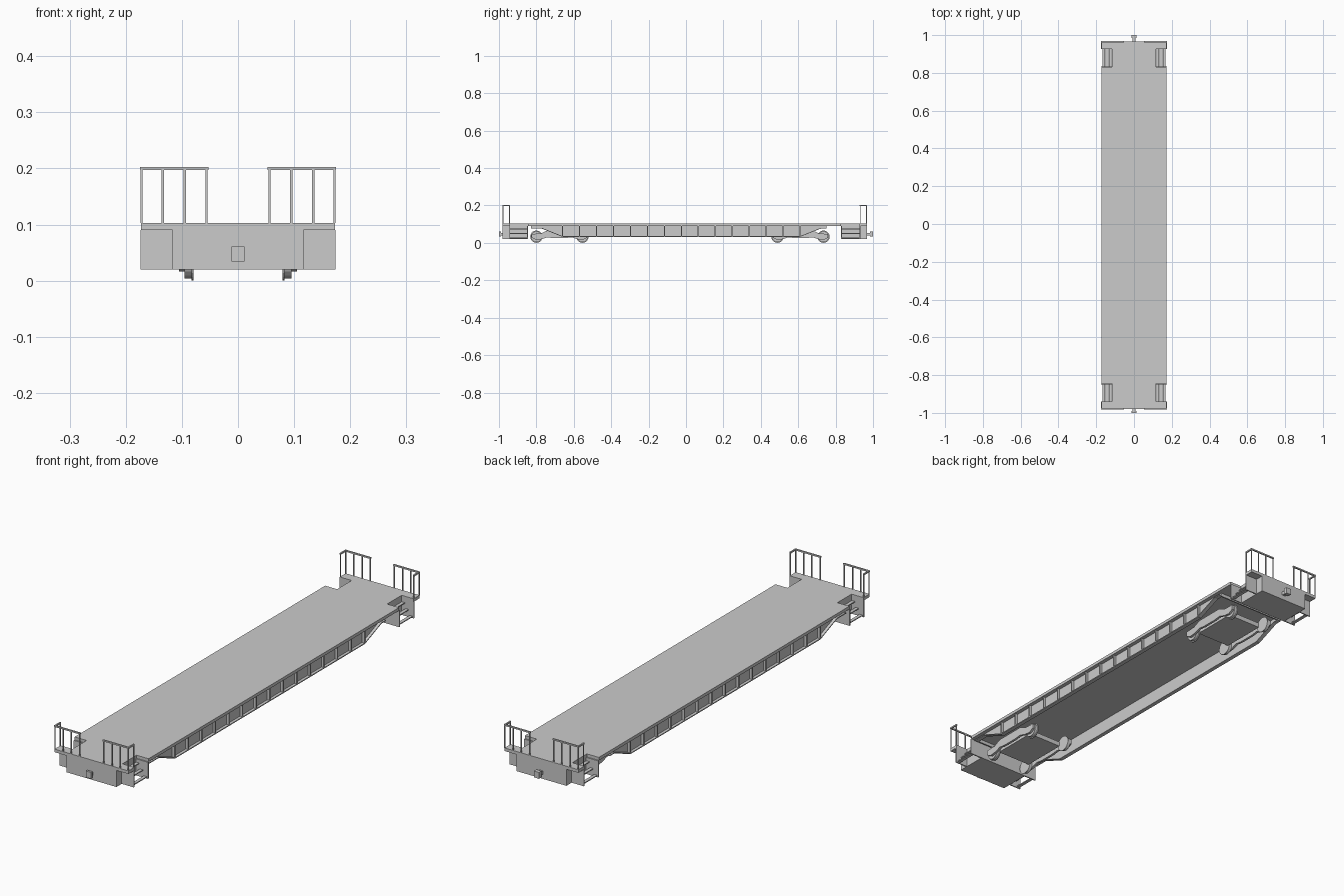
import bpy, bmesh, math
from mathutils import Matrix

cube = bpy.data.objects.get("Cube")
if cube:
    bpy.data.objects.remove(cube, do_unlink=True)

grey = bpy.data.materials.new("plain_grey")
grey.use_nodes = True
COLOUR = (0.6, 0.6, 0.6, 1)
grey.diffuse_color = COLOUR
grey.node_tree.nodes["Principled BSDF"].inputs["Base Color"].default_value = COLOUR


def finish(name, bm):
    bmesh.ops.recalc_face_normals(bm, faces=bm.faces[:])
    mesh = bpy.data.meshes.new(name)
    bm.to_mesh(mesh)
    bm.free()
    mesh.materials.append(grey)
    ob = bpy.data.objects.new(name, mesh)
    bpy.context.collection.objects.link(ob)
    return ob


def add_box(bm, x0, x1, y0, y1, z0, z1):
    size = Matrix.Diagonal((x1 - x0, y1 - y0, z1 - z0, 1))
    place = Matrix.Translation(((x0 + x1) / 2, (y0 + y1) / 2, (z0 + z1) / 2))
    bmesh.ops.create_cube(bm, size=1, matrix=place @ size)


def boxes(name, items):
    bm = bmesh.new()
    for item in items:
        add_box(bm, *item)
    return finish(name, bm)


def side_plate(name, outline, x0, x1):
    """Extrude a (y, z) outline across x."""
    bm = bmesh.new()
    face = bm.faces.new([bm.verts.new((x0, y, z)) for y, z in outline])
    out = bmesh.ops.extrude_face_region(bm, geom=[face])
    for v in out["geom"]:
        if isinstance(v, bmesh.types.BMVert):
            v.co.x = x1
    return finish(name, bm)


def mirror_x(ob):
    ob.modifiers.new("mirror", 'MIRROR').use_axis[0] = True
    return ob


TOP, UNDER, HALF = 0.103, 0.09, 0.173
FRONT, BACK = -0.98, 0.967
DECK0, DECK1 = -0.845, 0.83

# Main load deck
boxes("deck", [(-HALF, HALF, DECK0, DECK1, UNDER, TOP)])

# Fish-belly side sills with a bottom flange and ribs
SILL0, SILL1, DEEP0, DEEP1 = -0.83, 0.75, -0.66, 0.61
LOW, SHALLOW = 0.032, 0.076
belly = [(SILL0, UNDER), (SILL0, SHALLOW), (DEEP0 - 0.11, SHALLOW), (DEEP0, LOW),
         (DEEP1, LOW), (DEEP1 + 0.11, SHALLOW), (SILL1, SHALLOW), (SILL1, UNDER)]
mirror_x(side_plate("side_sill", belly, 0.15, 0.156))
lower = belly[1:-1]
flange = lower + [(y, z + 0.004) for y, z in reversed(lower)]
mirror_x(side_plate("sill_flange", flange, 0.15, 0.168))
RIBS = 15
step = (DEEP1 - DEEP0) / (RIBS - 1)
mirror_x(boxes("sill_ribs", [(0.154, 0.167, DEEP0 + i * step - 0.003,
                              DEEP0 + i * step + 0.003, LOW, UNDER)
                             for i in range(RIBS)]))
boxes("cross_beams", [(-0.15, 0.15, y, y + 0.006, SHALLOW, UNDER)
                      for y in (SILL0, SILL1 - 0.006)])


def end_platform(label, end, inner):
    d = 1 if inner > end else -1          # direction towards the middle

    def span(a, b):
        return sorted((end + d * a, end + d * b))

    depth = abs(inner - end)
    boxes(label + "_end_box", [(-0.117, 0.117, *span(0, depth), 0.02, TOP)])
    mirror_x(boxes(label + "_end_lip", [(0.117, HALF, *span(0, 0.04), UNDER, TOP)]))
    # Step side plates and treads
    mirror_x(boxes(label + "_step_plates",
                   [(0.117, 0.174, *span(a, a + 0.005), 0.02, UNDER)
                    for a in (0.035, depth - 0.005)]))
    mirror_x(boxes(label + "_step_treads",
                   [(0.118 + 0.018 * i, 0.132 + 0.018 * i, *span(0.04, depth - 0.005),
                     0.072 - 0.024 * i, 0.076 - 0.024 * i) for i in range(3)]))
    # Railing with a return at the outer corner
    posts = [(x, x + 0.004, *span(0, 0.004), TOP, 0.2) for x in (0.054, 0.093, 0.132, 0.17)]
    posts.append((0.17, 0.174, *span(0.034, 0.038), TOP, 0.2))
    rails = [(0.053, 0.175, *span(-0.001, 0.005), 0.197, 0.203),
             (0.169, 0.175, *span(0.005, 0.039), 0.197, 0.203)]
    mirror_x(boxes(label + "_railing", posts + rails))
    # Coupler
    tip = 1 - abs(end)
    boxes(label + "_coupler", [(-0.008, 0.008, *span(-tip * 0.6, 0), 0.04, 0.054),
                               (-0.012, 0.012, *span(-tip, -tip * 0.5), 0.034, 0.061)])


end_platform("front", FRONT, DECK0)
end_platform("back", BACK, DECK1)


def bogie(label, yc):
    reach, radius = 0.123, 0.033
    # Four wheels, tread and flange
    bm = bmesh.new()
    turn = Matrix.Rotation(math.pi / 2, 4, 'Y')
    for y in (yc - reach, yc + reach):
        for x, r, w in ((0.089, radius - 0.004, 0.012), (0.081, radius, 0.004)):
            bmesh.ops.create_cone(bm, cap_ends=True, segments=20, radius1=r, radius2=r, depth=w,
                                  matrix=Matrix.Translation((x, y, radius)) @ turn)
    mirror_x(finish(label + "_wheels", bm))
    # Arched side frames
    half = [(0.148, 0.028), (0.148, 0.048), (0.10, 0.05), (0.065, 0.066), (0.03, 0.066)]
    base = [(0.035, 0.026), (0.065, 0.03), (0.095, 0.02), (0.125, 0.016)]
    ring = [(yc - y, z) for y, z in half] + [(yc + y, z) for y, z in reversed(half)]
    ring += [(yc + y, z) for y, z in reversed(base)] + [(yc - y, z) for y, z in base]
    mirror_x(side_plate(label + "_side_frame", ring, 0.095, 0.105))
    # Floor pan and bolster
    boxes(label + "_bogie_pan", [(-0.08, 0.08, yc - 0.1, yc + 0.1, 0.03, 0.05),
                                 (-0.097, 0.097, yc - 0.025, yc + 0.025, 0.05, 0.07),
                                 (-0.03, 0.03, yc - 0.03, yc + 0.03, 0.07, UNDER)])


bogie("front", -0.677)
bogie("back", 0.612)
